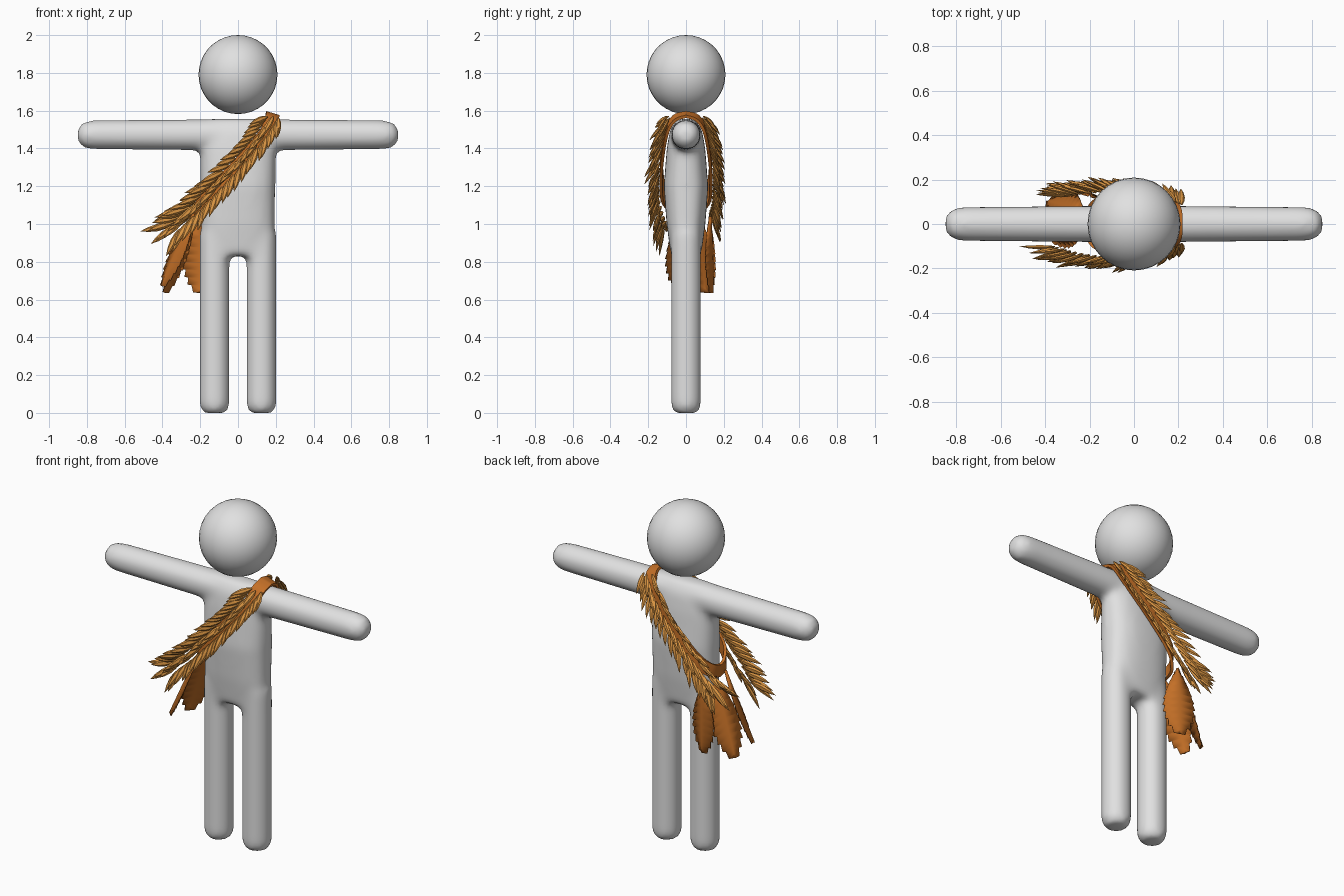
import bpy, bmesh, math, random
from mathutils import Vector, Matrix

random.seed(4)
if "Cube" in bpy.data.objects:
    bpy.data.objects.remove(bpy.data.objects["Cube"])


def material(name, rgb):
    m = bpy.data.materials.new(name)
    m.use_nodes = True
    m.diffuse_color = (*rgb, 1)
    m.node_tree.nodes["Principled BSDF"].inputs["Base Color"].default_value = (*rgb, 1)
    return m


GREY = material("light grey", (0.75, 0.75, 0.75))
GOLD = material("golden feather", (0.70, 0.30, 0.055))
RUST = material("rust orange", (0.55, 0.16, 0.02))


def finish(bm, name, mat, angle=40):
    bmesh.ops.recalc_face_normals(bm, faces=bm.faces)
    me = bpy.data.meshes.new(name)
    bm.to_mesh(me)
    bm.free()
    me.materials.append(mat)
    ob = bpy.data.objects.new(name, me)
    bpy.context.collection.objects.link(ob)
    bpy.ops.object.select_all(action="DESELECT")
    ob.select_set(True)
    bpy.context.view_layer.objects.active = ob
    bpy.ops.object.shade_smooth_by_angle(angle=math.radians(angle))
    return ob


def ring(c, u, v, a, b, n=24, power=2.0):
    """Superellipse of points around c in the plane of u and v."""
    pts = []
    for i in range(n):
        co, si = math.cos(math.tau * i / n), math.sin(math.tau * i / n)
        pts.append(Vector(c) + Vector(u) * a * math.copysign(abs(co) ** (2 / power), co)
                   + Vector(v) * b * math.copysign(abs(si) ** (2 / power), si))
    return pts


def loft(bm, rings, closed=False):
    rows = [[bm.verts.new(p) for p in r] for r in rings]
    n = len(rows[0])
    pairs = list(zip(rows, rows[1:])) + ([(rows[-1], rows[0])] if closed else [])
    for r, s in pairs:
        for i in range(n):
            bm.faces.new((r[i], r[(i + 1) % n], s[(i + 1) % n], s[i]))
    if not closed:
        bm.faces.new(rows[0])
        bm.faces.new(rows[-1])


def spline(pts, steps):
    """Catmull-Rom through tuples holding a position and an outward direction."""
    out = []
    for i in range(len(pts) - 1):
        a, b, c, d = (pts[max(0, min(len(pts) - 1, j))] for j in (i - 1, i, i + 1, i + 2))
        for k in range(steps):
            t = k / steps
            out.append([0.5 * (2 * q + (r - p) * t + (2 * p - 5 * q + 4 * r - s) * t * t
                               + (3 * q - p - 3 * r + s) * t ** 3)
                        for p, q, r, s in zip(a, b, c, d)])
    out.append(list(pts[-1]))
    return [(Vector(p[:3]), Vector(p[3:]).normalized()) for p in out]


X, Y, Z = Vector((1, 0, 0)), Vector((0, 1, 0)), Vector((0, 0, 1))

# Head
bm = bmesh.new()
bmesh.ops.create_uvsphere(bm, u_segments=32, v_segments=18, radius=0.209,
                          matrix=Matrix.Translation((0, 0, 1.791)))
finish(bm, "head", GREY, 60)

# Body: torso, arms and legs fused into one soft skin
bm = bmesh.new()
torso = [(0.83, 0.195, 0.08), (1.0, 0.196, 0.103), (1.2, 0.198, 0.118),
         (1.4, 0.2, 0.102), (1.5, 0.2, 0.085), (1.557, 0.18, 0.045)]
loft(bm, [ring((0, 0, z), X, Y, a, b, 32, 2.5) for z, a, b in torso])
arm = [(0.85, 0.03), (0.838, 0.053), (0.81, 0.072), (0.76, 0.078), (0.2, 0.084)]
arm += [(-x, r) for x, r in reversed(arm)]
loft(bm, [ring((x, 0, 1.472), Y, Z, r, r) for x, r in arm])
for side in (-1, 1):
    leg = [(-0.002, 0.055), (0.012, 0.07), (0.04, 0.081), (0.95, 0.081)]
    loft(bm, [ring((side * 0.124, 0, z), X, Y, r, r) for z, r in leg])
body = finish(bm, "body", GREY)
fuse = body.modifiers.new("fuse", "REMESH")
fuse.mode = "VOXEL"
fuse.voxel_size = 0.018
fuse.use_smooth_shade = True
soft = body.modifiers.new("soften", "SMOOTH")
soft.factor = 0.5
soft.iterations = 12

# Sash strap looping from the left shoulder to the right hip
half = [(0.18, 0, 1.572, 0.3, 0, 1), (0.175, -0.06, 1.55, 0.3, -0.7, 0.7),
        (0.14, -0.1, 1.47, 0.1, -1, 0.1), (0.0, -0.122, 1.31, 0, -1, 0),
        (-0.14, -0.112, 1.16, -0.4, -1, 0), (-0.2, -0.06, 1.09, -1, -0.5, 0),
        (-0.213, 0, 1.07, -1, 0, -0.1)]
front = spline(half, 5)
back = [(Vector((p.x, -p.y, p.z)), Vector((o.x, -o.y, o.z))) for p, o in front]
loop = front + back[-2:0:-1]
rings = []
for i, (p, o) in enumerate(loop):
    along = (loop[(i + 1) % len(loop)][0] - loop[i - 1][0]).normalized()
    w = along.cross(o).normalized() * 0.036
    rings.append([p - w, p + w, p + w + o * 0.016, p - w + o * 0.016])
bm = bmesh.new()
loft(bm, rings, closed=True)
finish(bm, "sash_strap", RUST)


def feather(bm, base, direction, out, length, width):
    """Pointed, slightly arched blade."""
    d = direction.normalized()
    u = d.cross(out).normalized()
    v = u.cross(d)
    prof = [(0, 0.25), (0.2, 0.8), (0.45, 1), (0.75, 0.65), (1, 0.03)]
    loft(bm, [ring(base + d * t * length + v * 0.1 * length * t * (1 - t),
                   u, v, w * width, w * width * 0.55, 6) for t, w in prof])


def strand(name, sign, end):
    path = [(0.185, -0.085, 1.565, 0.1, -1, 0.2), (0.1, -0.12, 1.44, 0, -1, 0),
            (-0.05, -0.138, 1.27, 0, -1, 0), (-0.2, -0.135, 1.11, -0.1, -1, 0), end]
    pts = spline(path, 5)
    bm = bmesh.new()
    for i in range(len(pts)):
        p, o = pts[i]
        t = i / (len(pts) - 1)
        along = (pts[min(i + 1, len(pts) - 1)][0] - pts[max(i - 1, 0)][0]).normalized()
        side = along.cross(o).normalized()
        for k in (-1, 0, 1):
            splay = k * 0.5 + random.uniform(-0.1, 0.1)
            lift = random.uniform(0.25, 0.5)
            base = p + side * k * 0.026 + along * 0.013 * k + o * (0.018 if k == 0 else 0.004)
            feather(bm, base, along + side * splay + o * lift, o,
                    random.uniform(0.105, 0.13) + 0.04 * t, 0.016 + 0.003 * t)
    if sign < 0:
        bmesh.ops.scale(bm, vec=(1, -1, 1), verts=bm.verts)
    finish(bm, name, GOLD)


strand("front_feathers", 1, (-0.33, -0.105, 0.985, -0.3, -1, 0))
strand("back_feathers", -1, (-0.27, -0.125, 1.045, -0.2, -1, 0))


def plume(name, base, tip, normal, width):
    """Broad flat plume with saw-toothed edges, hung from the hip."""
    base, tip = Vector(base), Vector(tip)
    d = tip - base
    u = d.cross(Vector(normal)).normalized()
    v = u.cross(d).normalized()
    n = 20
    bm = bmesh.new()
    rows = []
    for i in range(n + 1):
        t = i / n
        w = width * (0.1 + 0.9 * math.sin(math.pi * t ** 1.25) ** 0.75) if i < n else 0.002
        w *= 1 if i % 2 else 0.86
        tooth = d * (0.045 if i % 2 and i < n else 0)
        mid = base + d * t
        rows.append([bm.verts.new(q) for q in
                     (mid - u * w + tooth, mid + v * 0.012, mid + u * w + tooth)])
    for r, s in zip(rows, rows[1:]):
        for k in (0, 1):
            bm.faces.new((r[k], r[k + 1], s[k + 1], s[k]))
    ob = finish(bm, name, RUST)
    ob.modifiers.new("thickness", "SOLIDIFY").thickness = 0.005


# Hip plumes
plume("back_plume", (-0.2, 0.125, 1.04), (-0.205, 0.135, 0.635), (0.3, 1, 0), 0.095)
plume("side_plume", (-0.23, 0.06, 1.06), (-0.385, 0.1, 0.635), (-0.85, 0.5, 0), 0.085)
plume("front_plume", (-0.23, -0.03, 1.06), (-0.40, -0.05, 0.67), (-0.85, -0.45, 0), 0.08)
